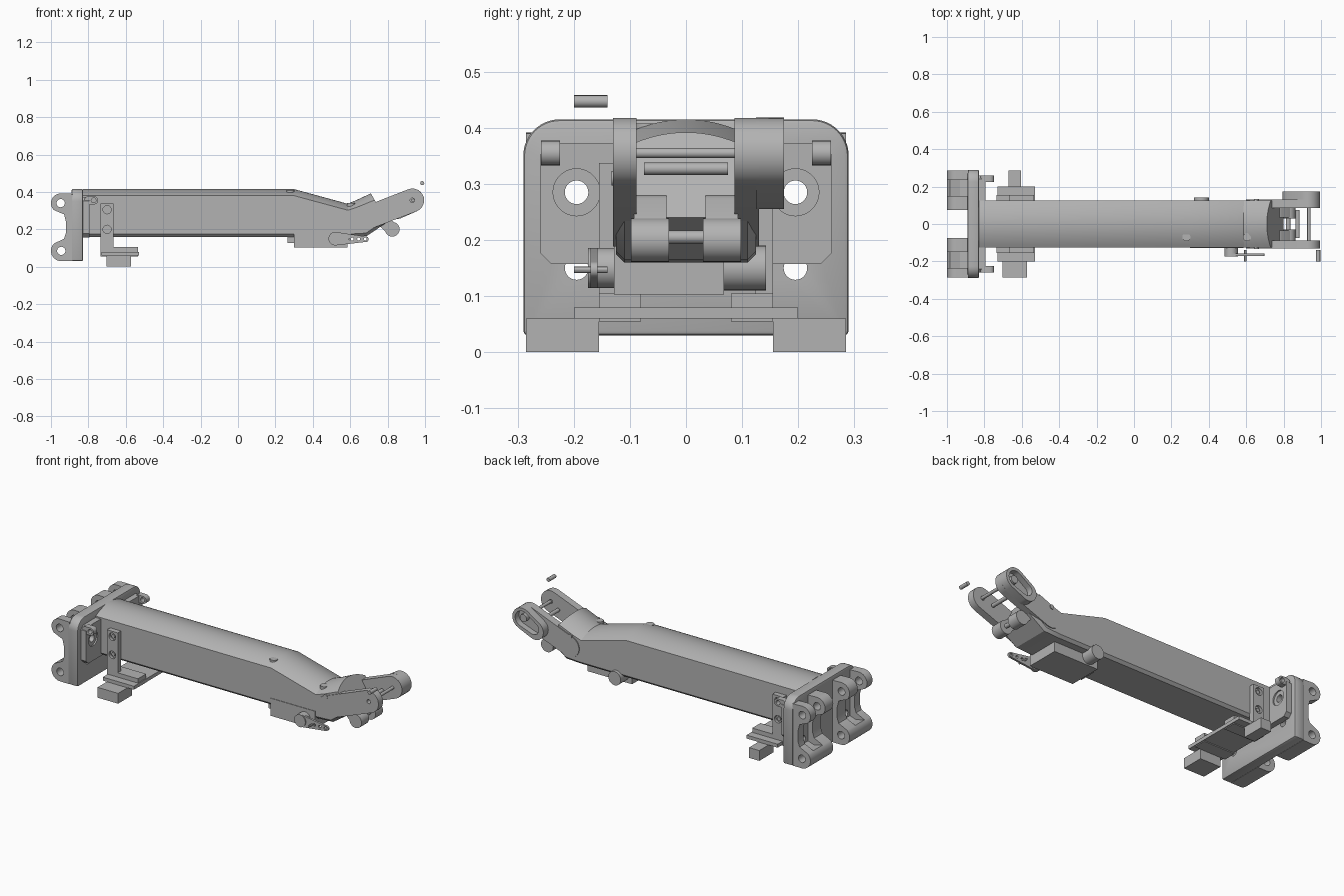
import bpy, bmesh, math
from mathutils import Vector

cube = bpy.data.objects.get("Cube")
if cube:
    bpy.data.objects.remove(cube, do_unlink=True)

grey = bpy.data.materials.new("plain grey")
grey.use_nodes = True
COLOUR = (0.45, 0.45, 0.45, 1)
grey.diffuse_color = COLOUR
grey.node_tree.nodes["Principled BSDF"].inputs["Base Color"].default_value = COLOUR


def finish(name, bm):
    bmesh.ops.recalc_face_normals(bm, faces=bm.faces)
    mesh = bpy.data.meshes.new(name)
    bm.to_mesh(mesh)
    bm.free()
    mesh.materials.append(grey)
    ob = bpy.data.objects.new(name, mesh)
    bpy.context.collection.objects.link(ob)
    return ob


def loft(name, rings):
    bm = bmesh.new()
    loops = [[bm.verts.new(p) for p in ring] for ring in rings]
    n = len(loops[0])
    for a, b in zip(loops, loops[1:]):
        for i in range(n):
            j = (i + 1) % n
            bm.faces.new((a[i], a[j], b[j], b[i]))
    bm.faces.new(loops[0])
    bm.faces.new(loops[-1][::-1])
    return finish(name, bm)


def prism(name, profile, axis, lo, hi):
    """Extrude a 2D profile along an axis; y takes (x, z), x takes (y, z), z takes (x, y)."""
    place = {"x": lambda p, d: (d, p[0], p[1]),
             "y": lambda p, d: (p[0], d, p[1]),
             "z": lambda p, d: (p[0], p[1], d)}[axis]
    return loft(name, [[place(p, d) for p in profile] for d in (lo, hi)])


def box(name, x, y, z):
    return prism(name, [(x[0], y[0]), (x[1], y[0]), (x[1], y[1]), (x[0], y[1])], "z", *z)


def arc(c, r, start, end, n=12):
    return [(c[0] + r * math.cos(start + (end - start) * i / n),
             c[1] + r * math.sin(start + (end - start) * i / n)) for i in range(n + 1)]


def cyl(name, c, r, axis, lo, hi, n=28):
    return prism(name, arc(c, r, 0, math.tau, n)[:-1], axis, lo, hi)


def hull(c1, r1, c2, r2):
    """Outline around two circles."""
    d = Vector(c2) - Vector(c1)
    a = math.atan2(d.y, d.x)
    k = math.acos((r1 - r2) / d.length)
    return arc(c2, r2, a - k, a + k) + arc(c1, r1, a + k, a - k + math.tau)


def cut(ob, *cutters):
    bpy.context.view_layer.objects.active = ob
    for cutter in cutters:
        cutter.hide_render = True
        mod = ob.modifiers.new("cut", "BOOLEAN")
        mod.operation, mod.object, mod.solver = "DIFFERENCE", cutter, "EXACT"
        bpy.ops.object.modifier_apply(modifier=mod.name)
        bpy.data.objects.remove(cutter, do_unlink=True)
    return ob


# Arched beam that dips and then kicks up at the fork
HALF, DROP = 0.125, 0.035


def beam_ring(xb, zb, xt, zt):
    pts = [(-HALF + 0.015, zb), (HALF - 0.015, zb), (HALF, zb + 0.015)]
    for i in range(17):
        u = 1 - i / 8
        pts.append((HALF * u, zt - DROP * u * u))
    pts.append((-HALF, zb + 0.015))
    return [(xb + (xt - xb) * (z - zb) / (zt - zb), y, z) for y, z in pts]


loft("beam", [beam_ring(*s) for s in (
    (-0.83, 0.16, -0.83, 0.415), (0.3, 0.16, 0.3, 0.415), (0.6, 0.16, 0.585, 0.337),
    (0.69, 0.165, 0.63, 0.355), (0.8, 0.24, 0.71, 0.392))])

# Fork arms
TIP = (0.932, 0.355)
arm = hull((0.66, 0.25), 0.062, TIP, 0.063)
cut(prism("right_fork_arm", arm, "y", -0.13, -0.088), cyl("hole", TIP, 0.012, "y", -0.2, -0.05))
prism("left_fork_arm", arm, "y", 0.086, 0.13)
boss = prism("left_fork_boss", hull((0.85, 0.31), 0.055, TIP, 0.063), "y", 0.125, 0.175)
cut(boss, prism("pocket", hull((0.86, 0.318), 0.035, TIP, 0.045), "y", 0.14, 0.2))
cyl("left_fork_socket", TIP, 0.022, "y", 0.13, 0.165)

# Knuckles and pins between the arms
for side, s in (("left", 1), ("right", -1)):
    cyl(side + "_knuckle", (0.825, 0.2), 0.039, "y", s * 0.03, s * 0.098)
    prism(side + "_knuckle_web", hull((0.77, 0.25), 0.03, (0.825, 0.2), 0.035), "y", s * 0.035, s * 0.093)
for name, c, r, lo, hi in (("knuckle_pin", (0.825, 0.205), 0.012, -0.05, 0.05),
                           ("inner_fork_pin", (0.875, 0.327), 0.011, -0.075, 0.075),
                           ("tip_fork_pin", (0.935, 0.355), 0.009, -0.09, 0.09),
                           ("loose_pin", (0.985, 0.447), 0.011, -0.2, -0.14)):
    cyl(name, c, r, "y", lo, hi, 16)

# Screw heads along the beam
for i, (x, z) in enumerate(((0.28, 0.405), (0.605, 0.338))):
    cyl("top_screw_%d" % i, (x, -0.07), 0.022, "z", z - 0.02, z + 0.003, 20)
for s in (-1, 1):
    cyl("side_screw", (0.655, 0.31), 0.013, "y", s * 0.1, s * 0.133, 16)

# Mounting plate with rounded top corners
outline = [(-0.29, 0.03), (0.29, 0.03)]
outline += arc((0.225, 0.35), 0.065, 0, math.pi / 2) + arc((-0.225, 0.35), 0.065, math.pi / 2, math.pi)
plate = prism("mounting_plate", outline, "x", -0.89, -0.828)
bev = plate.modifiers.new("edge", "BEVEL")
bev.width, bev.segments, bev.limit_method, bev.angle_limit = 0.008, 2, "ANGLE", 1.0
bpy.context.view_layer.objects.active = plate
bpy.ops.object.modifier_apply(modifier=bev.name)
cut(plate, *[cyl("hole", (s * 0.195, z), 0.021, "x", -1.1, -0.7) for s in (-1, 1) for z in (0.285, 0.15)])

# Chamfered flange with counterbored holes
c = 0.02
flange = prism("beam_flange", [(-0.26 + c, 0.157), (0.26 - c, 0.157), (0.26, 0.157 + c), (0.26, 0.372 - c),
               (0.26 - c, 0.372), (-0.26 + c, 0.372), (-0.26, 0.372 - c), (-0.26, 0.157 + c)],
               "x", -0.83, -0.795)
for s in (-1, 1):
    cut(flange, cyl("hole", (s * 0.195, 0.285), 0.021, "x", -0.9, -0.7),
        cyl("bore", (s * 0.195, 0.285), 0.042, "x", -0.803, -0.7))

# Hinge ears behind the plate
TOP, LOW = (-0.948, 0.34), (-0.945, 0.085)
ear = [(-0.885, 0.03), (-0.885, 0.39)] + arc(TOP, 0.052, math.pi / 2, 1.25 * math.pi)
ear += [(-0.93, 0.28), (-0.92, 0.24), (-0.92, 0.18), (-0.93, 0.15)] + arc(LOW, 0.055, 0.75 * math.pi, 1.5 * math.pi)
shelf = [(-0.885, 0.03), (-0.885, 0.125), (-0.93, 0.11)] + arc(LOW, 0.055, 0.75 * math.pi, 1.5 * math.pi)
for side, s in (("left", 1), ("right", -1)):
    for name, prof, lo, hi in (("inner_ear", ear, 0.075, 0.15), ("outer_ear", ear, 0.235, 0.285),
                               ("ear_shelf", shelf, 0.15, 0.235)):
        ob = prism(side + "_" + name, prof, "y", s * lo, s * hi)
        holes = [cyl("hole", LOW, 0.022, "y", -0.5, 0.5)]
        if prof is ear:
            holes.append(cyl("hole", TOP, 0.022, "y", -0.5, 0.5))
        cut(ob, *holes)
    # Flange tab
    tab = prism(side + "_flange_tab", hull((-0.8, 0.355), 0.022, (-0.77, 0.355), 0.022),
                "y", s * 0.225, s * 0.258)
    cut(tab, cyl("hole", (-0.772, 0.355), 0.013, "y", -0.5, 0.5, 16))
    # Hanger strap with two bolt holes
    strap = box(side + "_hanger_strap", (-0.735, -0.665), sorted((s * 0.124, s * 0.155)), (0.09, 0.337))
    for z in (0.305, 0.2):
        cut(strap, cyl("hole", (-0.7, z), 0.022, "y", s * 0.14, s * 0.2, 20))
        cyl(side + "_strap_bolt", (-0.7, z), 0.011, "y", s * 0.13, s * 0.148, 16)
    box(side + "_hanger_block", (-0.735, -0.535), sorted((s * 0.08, s * 0.155)), (0.055, 0.105))
    half = 0.066 if s < 0 else 0.033
    box(side + "_foot", (-0.638 - half, -0.638 + half), sorted((s * 0.155, s * 0.285)), (0, 0.06))

# Hanging board under the beam
box("hanging_board", (-0.73, -0.53), (-0.2, 0.2), (0.06, 0.08))

# Servo, its cap and its horn
box("servo_body", (0.3, 0.585), (-0.128, 0.068), (0.103, 0.205))
box("servo_cable_exit", (0.265, 0.302), (-0.1, 0.0), (0.128, 0.165))
cyl("servo_cap", (0.36, 0.15), 0.04, "y", 0.06, 0.143)
cyl("servo_hub", (0.52, 0.15), 0.036, "y", -0.175, -0.12)
horn = prism("servo_horn", hull((0.52, 0.15), 0.036, (0.685, 0.147), 0.014), "y", -0.17, -0.158)
cut(horn, *[cyl("hole", (x, 0.148), 0.008, "y", -0.3, 0, 12) for x in (0.61, 0.645, 0.68)])
cyl("horn_pin", (0.595, 0.147), 0.006, "y", -0.2, -0.14, 12)

# Smooth the round surfaces, keep edges sharp
bpy.ops.object.select_all(action="DESELECT")
for ob in bpy.context.scene.objects:
    if ob.type == "MESH" and grey.name in ob.data.materials:
        ob.select_set(True)
        bpy.context.view_layer.objects.active = ob
bpy.ops.object.shade_smooth_by_angle(angle=math.radians(30))
